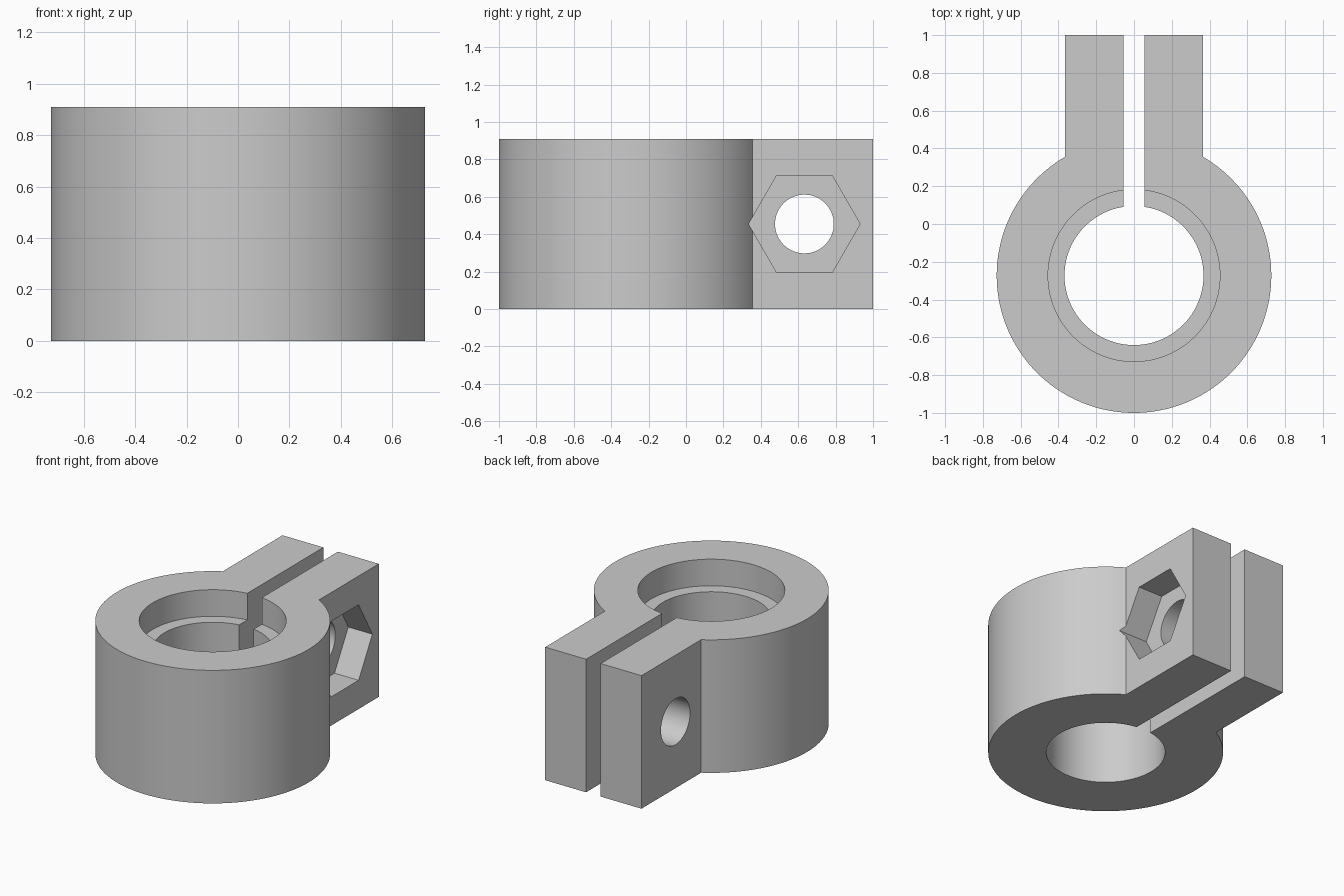
import bpy, bmesh
from math import sin, cos, pi, asin, radians
from mathutils import Matrix, Vector

HEIGHT = 0.909
RING_Y = -0.273          # centre of the ring
RING_R, BORE_R, SEAT_R = 0.727, 0.368, 0.455
TAB_X, TAB_END = 0.364, 1.0
SLOT_X = 0.055
BOLT_Y, BOLT_Z = 0.633, HEIGHT / 2
POCKET_DEPTH = 0.182

cube = bpy.data.objects.get("Cube")
if cube:
    bpy.data.objects.remove(cube, do_unlink=True)

grey = bpy.data.materials.new("plain grey")
grey.use_nodes = True
grey.diffuse_color = (0.6, 0.6, 0.6, 1)
grey.node_tree.nodes["Principled BSDF"].inputs["Base Color"].default_value = (0.6, 0.6, 0.6, 1)


def make_object(name, bm):
    bmesh.ops.recalc_face_normals(bm, faces=bm.faces)
    mesh = bpy.data.meshes.new(name)
    bm.to_mesh(mesh)
    bm.free()
    mesh.materials.append(grey)
    obj = bpy.data.objects.new(name, mesh)
    bpy.context.collection.objects.link(obj)
    return obj


def prism(name, outline, bottom, top, matrix=Matrix()):
    """Extrude a 2D outline from bottom to top, then place it."""
    bm = bmesh.new()
    face = bm.faces.new([bm.verts.new((x, y, bottom)) for x, y in outline])
    moved = bmesh.ops.extrude_face_region(bm, geom=[face])["geom"]
    verts = [v for v in moved if isinstance(v, bmesh.types.BMVert)]
    bmesh.ops.translate(bm, verts=verts, vec=Vector((0, 0, top - bottom)))
    bm.transform(matrix)
    return make_object(name, bm)


def arc(radius, start, end, steps, y=0):
    angles = [start + (end - start) * i / steps for i in range(steps + 1)]
    return [(radius * cos(a), y + radius * sin(a)) for a in angles]


def circle(radius, sides, y=0):
    return arc(radius, 0, 2 * pi, sides, y)[:-1]


# Clamp body: round ring running into two straight tabs
half_gap = asin(TAB_X / RING_R)
outline = arc(RING_R, pi / 2 + half_gap, 2.5 * pi - half_gap, 120, RING_Y)
outline += [(TAB_X, TAB_END), (-TAB_X, TAB_END)]
body = prism("clamp_body", outline, 0, HEIGHT)

# Cutters: bore, stepped seat, clamping slot, bolt hole and nut pocket
sideways = Matrix.Translation((0, BOLT_Y, BOLT_Z)) @ Matrix.Rotation(pi / 2, 4, 'Y')
hexagon = [(y, x) for x, y in circle(0.298, 6)]
slot = [(-SLOT_X, RING_Y), (SLOT_X, RING_Y), (SLOT_X, 1.2), (-SLOT_X, 1.2)]
cutters = [
    prism("bore_cutter", circle(BORE_R, 128, RING_Y), -0.2, 1.2),
    prism("seat_cutter", circle(SEAT_R, 128, RING_Y), HEIGHT - 0.182, 1.2),
    prism("slot_cutter", slot, -0.2, 1.2),
    prism("bolt_cutter", circle(0.157, 64), -0.6, 0.6, sideways),
    prism("nut_cutter", hexagon, TAB_X - POCKET_DEPTH, 0.6, sideways),
]

bpy.ops.object.select_all(action='DESELECT')
body.select_set(True)
bpy.context.view_layer.objects.active = body
for cutter in cutters:
    cutter.hide_render = True
    mod = body.modifiers.new(cutter.name, 'BOOLEAN')
    mod.operation = 'DIFFERENCE'
    mod.solver = 'EXACT'
    mod.object = cutter
    bpy.ops.object.modifier_apply(modifier=mod.name)
    bpy.data.objects.remove(cutter, do_unlink=True)

bpy.ops.object.shade_smooth_by_angle(angle=radians(25))
